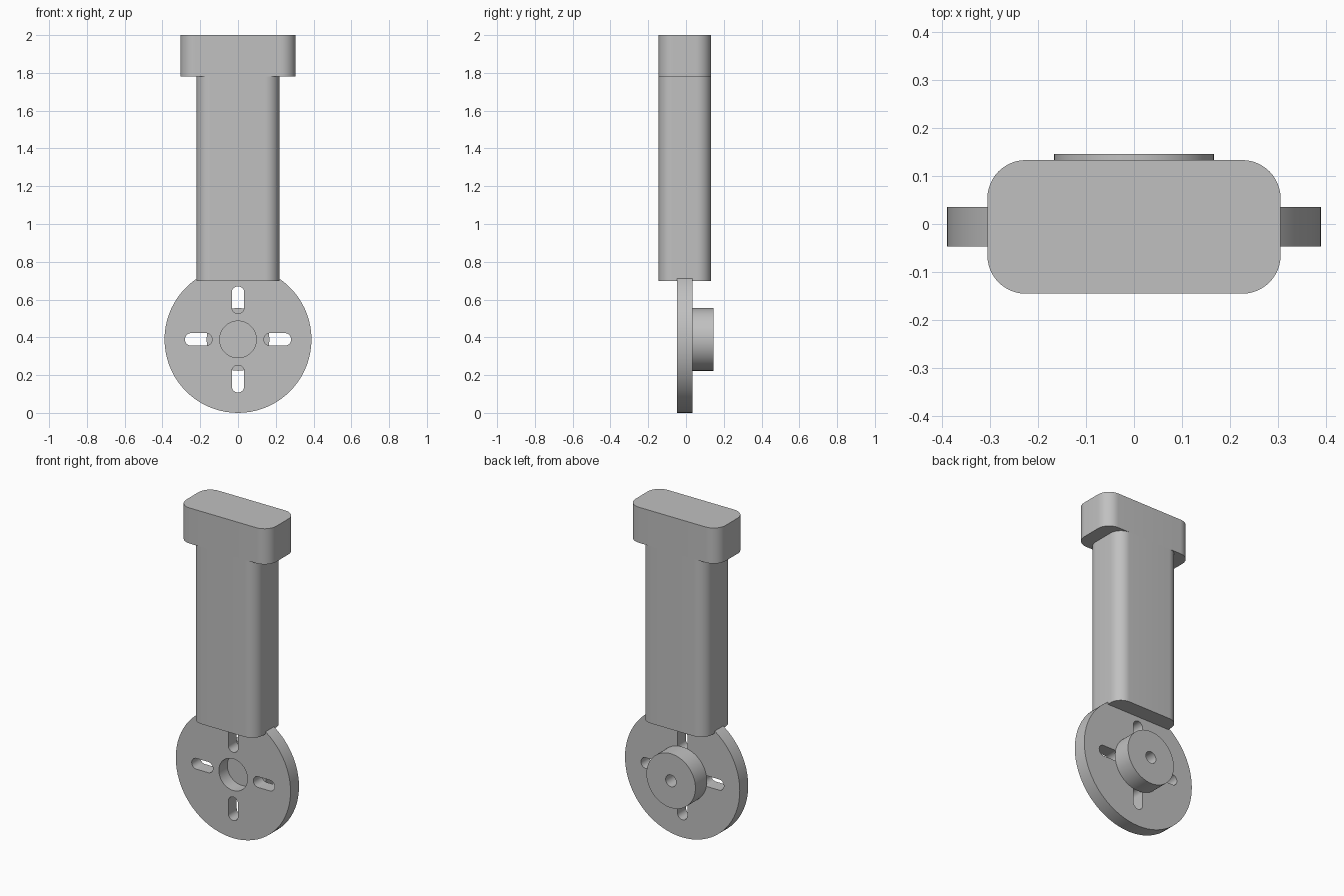
import bpy, bmesh, math
from mathutils import Matrix, Vector

if "Cube" in bpy.data.objects:
    bpy.data.objects.remove(bpy.data.objects["Cube"], do_unlink=True)

grey = bpy.data.materials.new("plain grey")
grey.use_nodes = True
COLOUR = (0.53, 0.53, 0.53, 1)
grey.diffuse_color = COLOUR
grey.node_tree.nodes["Principled BSDF"].inputs["Base Color"].default_value = COLOUR

FRONT, BACK, HUB_BACK = -0.047, 0.035, 0.146   # wheel planes along y
AXLE = Vector((0, 0, 0.389))                   # wheel centre


def rounded_outline(half_w, half_h, radius, steps=12):
    """Counter-clockwise rounded rectangle; a circle when all sizes match."""
    points = []
    for i, (sx, sy) in enumerate([(1, 1), (-1, 1), (-1, -1), (1, -1)]):
        for s in range(steps + 1):
            a = math.pi / 2 * (i + s / steps)
            points.append((sx * (half_w - radius) + radius * math.cos(a),
                           sy * (half_h - radius) + radius * math.sin(a)))
    return points


def prism(name, outline, start, depth, matrix):
    """Extrude an outline along its local z, then place it."""
    bm = bmesh.new()
    face = bm.faces.new([bm.verts.new((x, y, start)) for x, y in outline])
    grown = bmesh.ops.extrude_face_region(bm, geom=[face])["geom"]
    bmesh.ops.translate(bm, vec=(0, 0, depth),
                        verts=[v for v in grown if isinstance(v, bmesh.types.BMVert)])
    bmesh.ops.remove_doubles(bm, verts=bm.verts, dist=0.0001)
    bmesh.ops.transform(bm, matrix=matrix, verts=bm.verts)
    bmesh.ops.recalc_face_normals(bm, faces=bm.faces)
    mesh = bpy.data.meshes.new(name)
    bm.to_mesh(mesh)
    bm.free()
    mesh.materials.append(grey)
    obj = bpy.data.objects.new(name, mesh)
    bpy.context.collection.objects.link(obj)
    return obj


def along_y(name, outline, y0, y1, shift=(0, 0, 0)):
    """Prism running from y0 to y1 around the axle."""
    turn = Matrix.Rotation(math.pi / 2, 4, "X")
    return prism(name, outline, -y1, y1 - y0, Matrix.Translation(AXLE + Vector(shift)) @ turn)


def circle(radius):
    return rounded_outline(radius, radius, radius, 18)


def cut(target, cutter):
    bpy.context.view_layer.objects.active = target
    mod = target.modifiers.new("cut", "BOOLEAN")
    mod.operation, mod.solver, mod.object = "DIFFERENCE", "EXACT", cutter
    bpy.ops.object.modifier_apply(modifier=mod.name)
    bpy.data.objects.remove(cutter, do_unlink=True)


# Upright column and wider cap
upright = Matrix.Translation((0, -0.006, 0))
column = prism("column", rounded_outline(0.219, 0.139, 0.075), 0.697, 1.085, upright)
cap = prism("cap", rounded_outline(0.305, 0.139, 0.08), 1.782, 0.218, upright)

# Wheel disc with a central bore and four radial slots
disc = along_y("wheel_disc", circle(0.389), FRONT, BACK)
cut(disc, along_y("bore_cutter", circle(0.097), FRONT - 0.05, BACK + 0.05))
for dx, dz in [(1, 0), (-1, 0), (0, 1), (0, -1)]:
    size = (0.072, 0.033) if dx else (0.033, 0.072)
    cut(disc, along_y("slot_cutter", rounded_outline(*size, 0.033),
                      FRONT - 0.05, BACK + 0.05, (dx * 0.209, 0, dz * 0.209)))

# Rear hub with a blind axle hole
hub = along_y("rear_hub", circle(0.166), BACK, HUB_BACK)
cut(hub, along_y("axle_hole_cutter", circle(0.036), HUB_BACK - 0.08, HUB_BACK + 0.05))

# Smooth round walls, crisp rims
for obj in (column, cap, disc, hub):
    bpy.ops.object.select_all(action="DESELECT")
    obj.select_set(True)
    bpy.context.view_layer.objects.active = obj
    bpy.ops.object.shade_smooth_by_angle(angle=math.radians(30))
